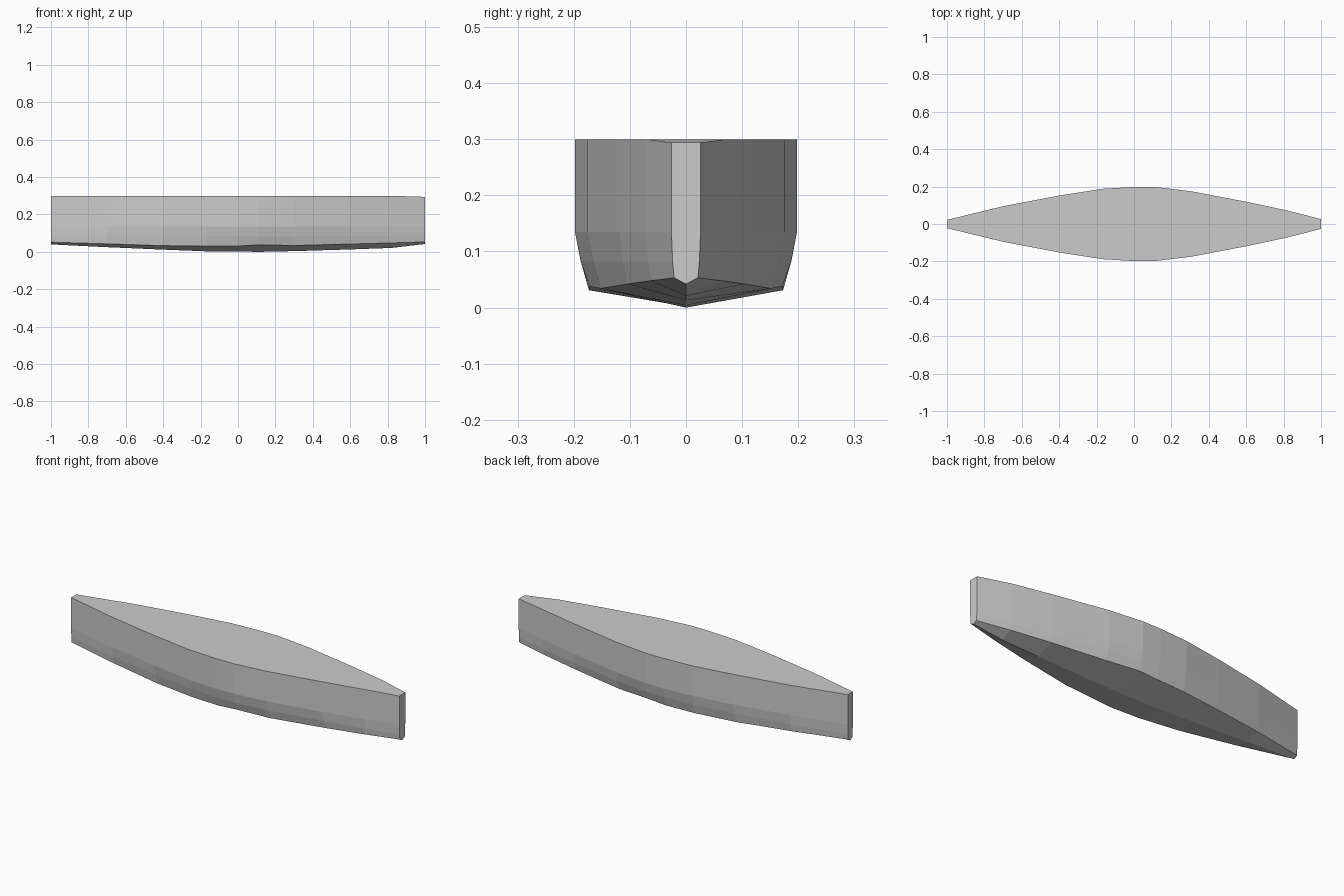
import bpy
import bmesh

cube = bpy.data.objects.get("Cube")
if cube:
    bpy.data.objects.remove(cube, do_unlink=True)

grey = bpy.data.materials.new("light grey")
grey.use_nodes = True
grey.diffuse_color = (0.6, 0.6, 0.6, 1)
grey.node_tree.nodes["Principled BSDF"].inputs["Base Color"].default_value = (0.6, 0.6, 0.6, 1)

# Hull stations: x, half beam, chine half beam, chine height, keel height, deck height
stations = [
    (-1.0, 0.022, 0.019, 0.052, 0.040, 0.30),
    (-0.7, 0.095, 0.084, 0.043, 0.025, 0.30),
    (-0.4, 0.152, 0.136, 0.033, 0.012, 0.30),
    (-0.17, 0.188, 0.165, 0.031, 0.003, 0.30),
    (0.0, 0.198, 0.173, 0.031, 0.002, 0.30),
    (0.11, 0.198, 0.172, 0.038, 0.0, 0.30),
    (0.3, 0.176, 0.152, 0.034, 0.004, 0.30),
    (0.6, 0.119, 0.104, 0.042, 0.013, 0.30),
    (0.82, 0.072, 0.062, 0.048, 0.021, 0.30),
    (1.0, 0.026, 0.021, 0.053, 0.042, 0.294),
]


def section(x, beam, chine, chine_z, keel_z, deck_z):
    """Half section from the deck edge down to the chine, mirrored about the keel."""
    bilge = chine + (beam - chine) * 0.58
    half = [(beam, deck_z), (beam, 0.135), (bilge, 0.082), (chine, chine_z)]
    ring = half + [(0, keel_z)] + [(-y, z) for y, z in reversed(half)]
    return [(x, y, z) for y, z in ring]


# Loft the closed hull, including the flat deck
bm = bmesh.new()
rings = [[bm.verts.new(p) for p in section(*s)] for s in stations]
for a, b in zip(rings, rings[1:]):
    n = len(a)
    for i in range(n):
        j = (i + 1) % n
        bm.faces.new((a[i], a[j], b[j], b[i]))

# Narrow flat bow and stern
bm.faces.new(rings[0])
bm.faces.new(rings[-1])
bmesh.ops.recalc_face_normals(bm, faces=bm.faces)

mesh = bpy.data.meshes.new("hull")
bm.to_mesh(mesh)
bm.free()
mesh.materials.append(grey)
hull = bpy.data.objects.new("hull", mesh)
bpy.context.collection.objects.link(hull)
